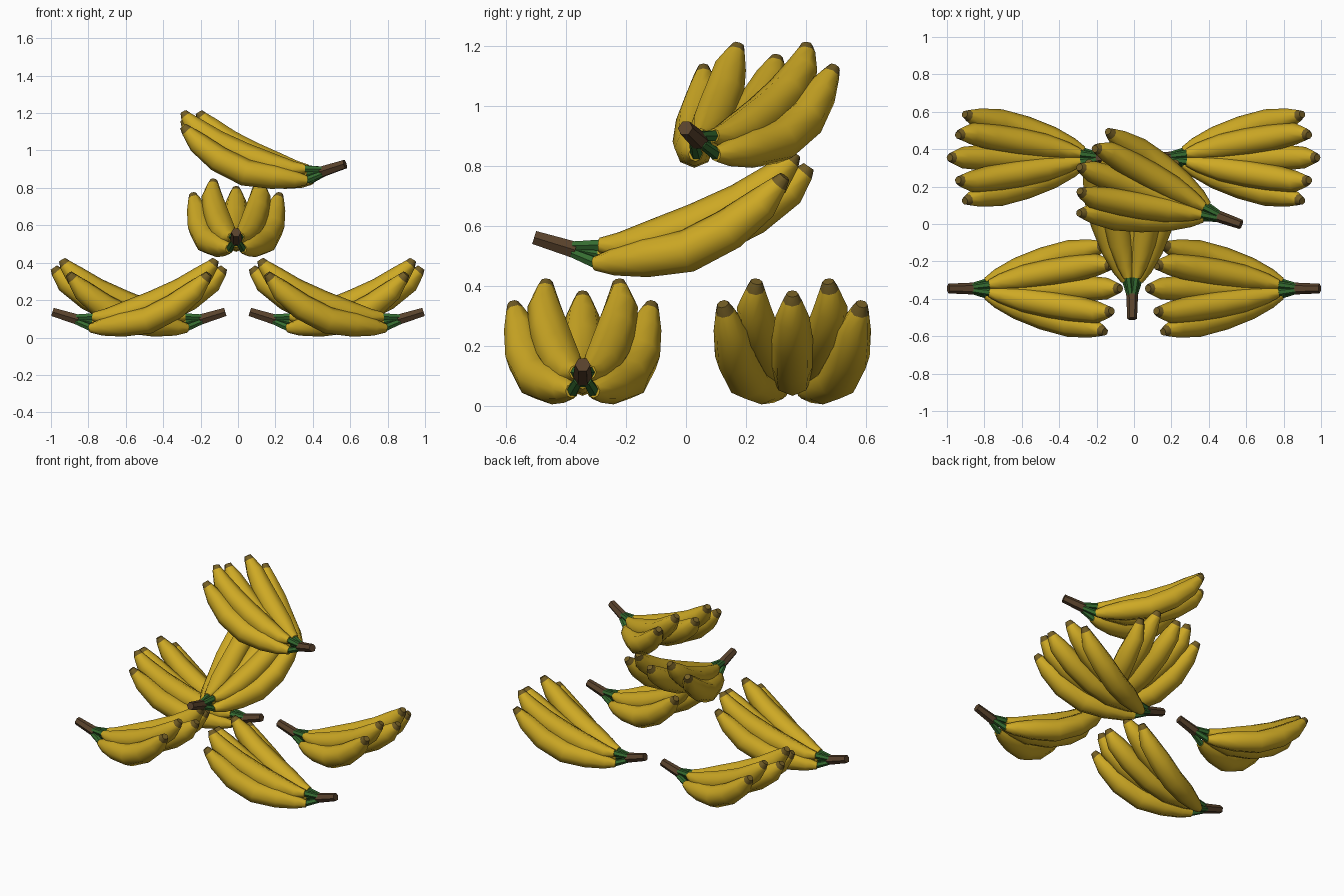
import bpy
import bmesh
import math
from mathutils import Vector, Matrix

cube = bpy.data.objects.get("Cube")
if cube:
    bpy.data.objects.remove(cube)


def make_material(name, rgb):
    mat = bpy.data.materials.new(name)
    mat.use_nodes = True
    mat.diffuse_color = (*rgb, 1)
    mat.node_tree.nodes["Principled BSDF"].inputs["Base Color"].default_value = (*rgb, 1)
    return mat


peel = make_material("yellow_peel", (0.62, 0.40, 0.018))
tip = make_material("brown_tip", (0.17, 0.11, 0.018))
neck_green = make_material("green_neck", (0.035, 0.15, 0.03))
bark = make_material("brown_stem", (0.10, 0.055, 0.025))


def tube_mesh(name, path, radii, sides, mats, smooth=True, tip_rings=0):
    """Sweep a ring along a path; the last tip_rings bands use the second material."""
    pts = [Vector(p) for p in path]
    bm = bmesh.new()
    rings = []
    for i, (p, r) in enumerate(zip(pts, radii)):
        along = (pts[min(i + 1, len(pts) - 1)] - pts[max(i - 1, 0)]).normalized()
        side = Vector((0, 0, 1)).cross(along).normalized()
        up = along.cross(side)
        angles = [math.tau * k / sides for k in range(sides)]
        rings.append([bm.verts.new(p + r * (math.cos(a) * side + math.sin(a) * up))
                      for a in angles])
    bands = len(rings) - 1
    for i in range(bands):
        for k in range(sides):
            n = (k + 1) % sides
            face = bm.faces.new((rings[i][k], rings[i][n], rings[i + 1][n], rings[i + 1][k]))
            face.material_index = int(i >= bands - tip_rings)
    bm.faces.new(rings[0])
    bm.faces.new(rings[-1]).material_index = int(tip_rings > 0)
    bmesh.ops.recalc_face_normals(bm, faces=bm.faces)
    for face in bm.faces:
        face.smooth = smooth
    mesh = bpy.data.meshes.new(name)
    bm.to_mesh(mesh)
    bm.free()
    for mat in mats:
        mesh.materials.append(mat)
    if smooth:
        mesh.set_sharp_from_angle(angle=math.radians(60))
    return mesh


# Banana centre lines, from neck to tip
outer = [(.21, .035, .05), (.27, .06, .055), (.38, .10, .07), (.52, .15, .092),
         (.66, .19, .165), (.77, .207, .252), (.825, .225, .315), (.845, .232, .34)]
upper = [(.225, .022, .112), (.29, .035, .108), (.41, .06, .132), (.55, .085, .18),
         (.70, .11, .25), (.81, .128, .33), (.865, .124, .39), (.88, .12, .415)]
middle = [(.22, 0, .08), (.29, 0, .085), (.43, 0, .098), (.59, 0, .14),
          (.74, 0, .215), (.86, 0, .297), (.91, 0, .352), (.925, 0, .374)]
girth = [.024, .045, .066, .072, .07, .057, .032, .02]

# Meshes of one bunch, shared by every copy
parts = [tube_mesh("stem", [(.008, 0, .137), (.145, 0, .095)], [.026, .032], 6,
                   [bark], smooth=False)]
for label, path in (("outer", outer), ("upper", upper), ("middle", middle)):
    for side, sign in (("left", 1), ("right", -1)):
        if label == "middle" and sign < 0:
            continue
        line = [(x, y * sign, z) for x, y, z in path]
        name = label if label == "middle" else f"{label}_{side}"
        parts.append(tube_mesh(f"{name}_banana", line, girth, 8, [peel, tip], tip_rings=1))
        x, y, z = line[0]
        root = (.135, y * .4, .097 + (z - .08) * .4)
        parts.append(tube_mesh(f"{name}_neck", [root, (x + .01, y, z)], [.016, .021], 6,
                               [neck_green], smooth=False))

# Bunch placements: stem end position and heading in degrees
bunches = {
    "front_right": ((-1.0, -.345, 0), 0),
    "front_left": ((1.0, -.345, 0), 180),
    "back_right": ((-.06, .355, 0), 180),
    "back_left": ((.055, .355, 0), 0),
    "centre": ((-.01, -.515, .425), 90),
    "top": ((.58, -.005, .79), 160.5),
}
for bunch, (place, heading) in bunches.items():
    matrix = Matrix.Translation(place) @ Matrix.Rotation(math.radians(heading), 4, 'Z')
    for mesh in parts:
        obj = bpy.data.objects.new(f"{bunch}_{mesh.name}", mesh)
        obj.matrix_world = matrix
        bpy.context.collection.objects.link(obj)
